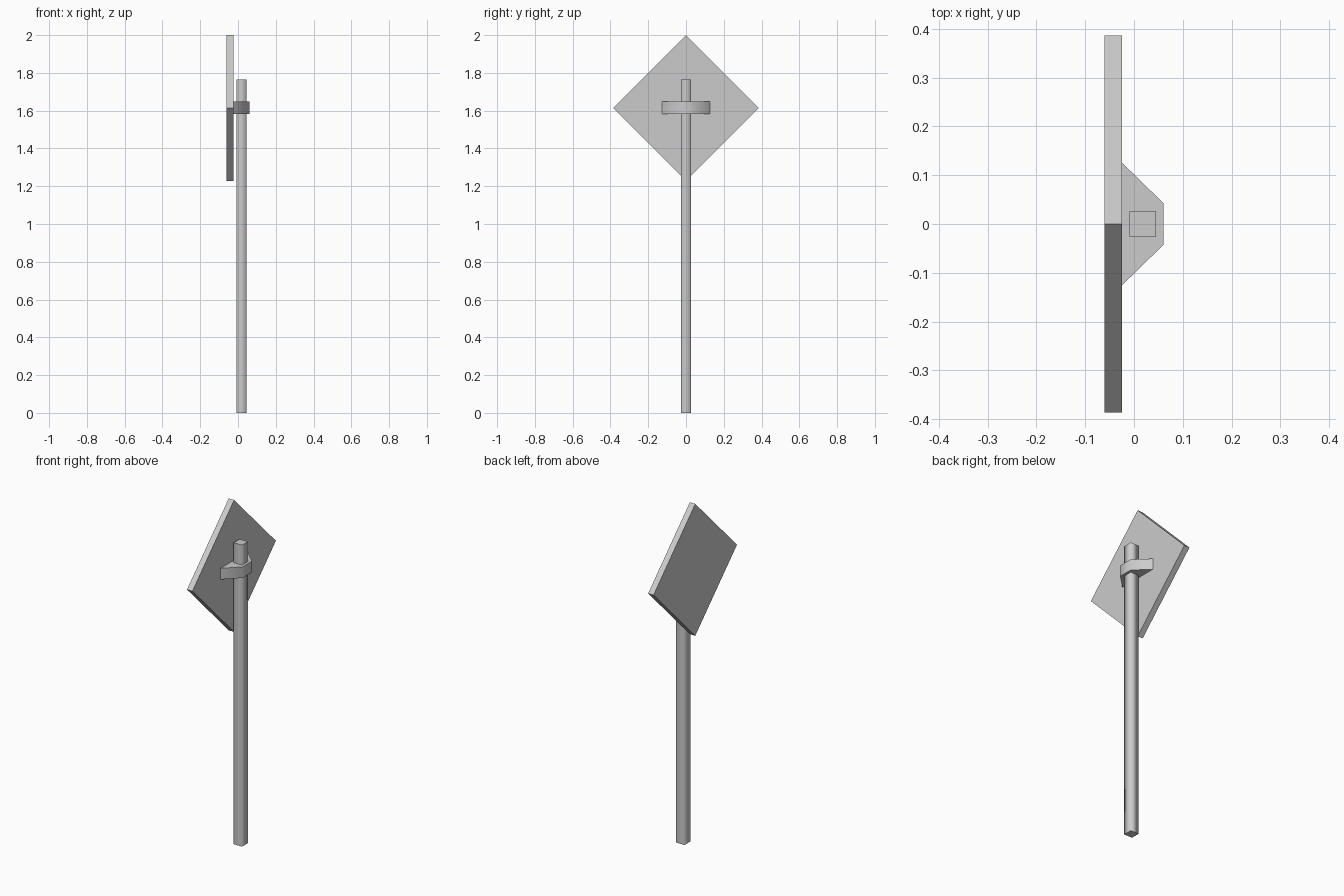
import bpy
import bmesh
from mathutils import Vector

cube = bpy.data.objects.get("Cube")
if cube:
    bpy.data.objects.remove(cube, do_unlink=True)

# Single bare grey finish
grey = bpy.data.materials.new("plain_grey")
grey.use_nodes = True
colour = (0.6, 0.6, 0.6, 1)
grey.diffuse_color = colour
grey.node_tree.nodes["Principled BSDF"].inputs["Base Color"].default_value = colour


def prism(name, outline, sweep, smooth=False):
    """Extrude a flat outline along sweep; optionally round the shading of its sides."""
    bm = bmesh.new()
    base = bm.faces.new([bm.verts.new(p) for p in outline])
    grown = bmesh.ops.extrude_face_region(bm, geom=[base], use_keep_orig=True)["geom"]
    bmesh.ops.translate(bm, vec=sweep,
                        verts=[v for v in grown if isinstance(v, bmesh.types.BMVert)])
    bmesh.ops.recalc_face_normals(bm, faces=bm.faces)
    if smooth:
        axis = Vector(sweep).normalized()
        for face in bm.faces:
            is_cap = abs(face.normal.dot(axis)) > 0.9
            face.smooth = not is_cap
            if is_cap:
                for edge in face.edges:
                    edge.smooth = False
    mesh = bpy.data.meshes.new(name)
    bm.to_mesh(mesh)
    bm.free()
    mesh.materials.append(grey)
    obj = bpy.data.objects.new(name, mesh)
    bpy.context.collection.objects.link(obj)
    return obj


# Square post with softened sides
px, half = 0.018, 0.027
prism("post", [(px - half, -half, 0), (px + half, -half, 0),
               (px + half, half, 0), (px - half, half, 0)], (0, 0, 1.765), smooth=True)

# Diamond sign plate
r, mid = 0.386, 1.614
prism("sign_plate", [(-0.06, 0, mid - r), (-0.06, r, mid),
                     (-0.06, 0, mid + r), (-0.06, -r, mid)], (0.035, 0, 0))

# Tapered bracket clamping the plate to the post
low = 1.583
bracket = prism("bracket", [(-0.025, -0.126, low), (0.06, -0.043, low),
                            (0.06, 0.043, low), (-0.025, 0.126, low)],
                (0, 0, 0.065), smooth=True)
# Keep the hidden mounting face from bending the shading of the slanted sides
for poly in bracket.data.polygons:
    if poly.normal.x < -0.9:
        poly.use_smooth = False
